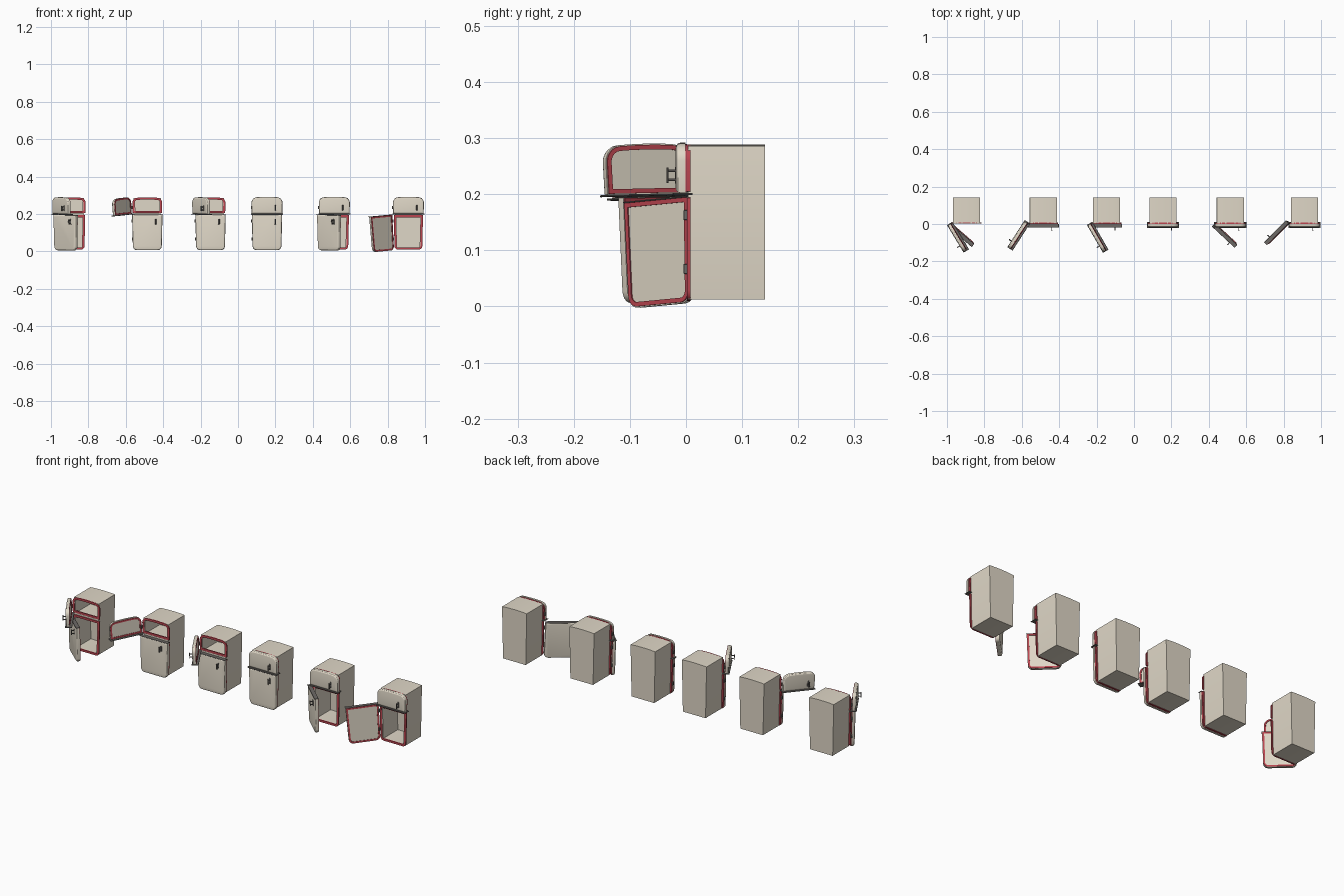
import bpy, bmesh
from math import radians, cos, sin, pi
from mathutils import Matrix, Vector

if "Cube" in bpy.data.objects:
    bpy.data.objects.remove(bpy.data.objects["Cube"])


def material(name, col):
    m = bpy.data.materials.new(name)
    m.diffuse_color = (*col, 1)
    m.use_nodes = True
    m.node_tree.nodes["Principled BSDF"].inputs["Base Color"].default_value = m.diffuse_color
    return m


CREAM = material("cream_enamel", (0.74, 0.68, 0.57))
RED = material("red_seal", (0.50, 0.06, 0.08))
METAL = material("dark_metal", (0.15, 0.14, 0.13))


def half_width(z):
    return 0.0765 + 0.025 * z      # cabinet widens slightly upwards


def outline(z0, z1, rb, rt, arch, inset):
    """Rounded, slightly tapered front outline with an arched top."""
    w, lo, hi = 0.08 - inset, z0 + inset, z1 - inset
    pts = []
    for sx, top, r, a0 in ((1, 0, rb, -90), (1, 1, rt, 0), (-1, 1, rt, 90), (-1, 0, rb, 180)):
        r = max(r - inset, 0.0008)
        cx, cz = sx * (w - r), (hi - r if top else lo + r)
        for i in range(6):
            a = radians(a0 + 18 * i)
            pts.append((cx + r * cos(a), cz + r * sin(a)))
        if a0 == 0:                # extra points so the top edge can curve
            pts += [(cx * (1 - i / 3), hi) for i in range(1, 6)]
    out = []
    for x, z in pts:
        t = (z - z0) / (z1 - z0)
        out.append((x * half_width(z) / 0.08, z + arch * t * (1 - (x / 0.08) ** 2)))
    return out


def finish(bm, name, mat, matrix):
    bmesh.ops.recalc_face_normals(bm, faces=bm.faces)
    bm.transform(matrix)
    me = bpy.data.meshes.new(name)
    bm.to_mesh(me)
    bm.free()
    me.materials.append(mat)
    me.shade_smooth()
    me.set_sharp_from_angle(angle=radians(28))
    ob = bpy.data.objects.new(name, me)
    bpy.context.collection.objects.link(ob)
    return ob


def loft(name, shape, rings, mat, matrix, closed=False):
    """Skin a list of (inset, y) rings; cap the ends or close into a tube."""
    bm = bmesh.new()
    loops = [[bm.verts.new((x, y, z)) for x, z in outline(*shape, inset)] for inset, y in rings]
    n = len(loops[0])
    pairs = list(zip(loops, loops[1:]))
    if closed:
        pairs.append((loops[-1], loops[0]))
    else:
        bm.faces.new(loops[0])
        bm.faces.new(loops[-1])
    for a, b in pairs:
        for i in range(n):
            j = (i + 1) % n
            bm.faces.new((a[i], a[j], b[j], b[i]))
    return finish(bm, name, mat, matrix)


def boxes(name, parts, mat, matrix, bevel=0):
    """One object from several boxes given as (centre, size)."""
    bm = bmesh.new()
    for c, s in parts:
        bmesh.ops.create_cube(bm, size=1, matrix=Matrix.Translation(c) @ Matrix.Diagonal((*s, 1)))
    if bevel:
        bmesh.ops.bevel(bm, geom=bm.edges[:], offset=bevel, segments=1, affect='EDGES')
    return finish(bm, name, mat, matrix)


# shapes: z0, z1, bottom radius, top radius, arch
BODY = (0.012, 0.285, 0.001, 0.001, 0.004)
UPPER = (0.202, 0.288, 0.002, 0.028, 0.004)
LOWER = (0.007, 0.197, 0.022, 0.002, 0.0)
SHELL = [(0.010, -0.0185), (0.005, -0.0175), (0.0015, -0.0145), (0, -0.010), (0, -0.001)]


def seal(name, shape, out, inn, y0, y1, m):
    loft(name, shape, [(out, y0), (inn, y0), (inn, y1), (out, y1)], RED, m, True)


def door(name, shape, angle, base, handle_z):
    zc = (shape[0] + shape[1]) / 2
    p = Vector((-half_width(zc), 0.003, zc))
    m = (base @ Matrix.Translation(p)
         @ Matrix.Rotation(-radians(angle), 4, Vector((-0.04, 0, 1)).normalized())
         @ Matrix.Translation(-p))
    loft(name + "_shell", shape, SHELL, CREAM, m)
    seal(name + "_seal", shape, 0.002, 0.010, -0.0015, 0.0015, m)
    # pull handle: mounting plate, two stubs and a grip bar
    x = 0.045
    boxes(name + "_handle", [((x, -0.0185, handle_z), (0.009, 0.003, 0.030)),
                             ((x, -0.025, handle_z + 0.008), (0.004, 0.014, 0.004)),
                             ((x, -0.025, handle_z - 0.008), (0.004, 0.014, 0.004)),
                             ((x, -0.033, handle_z), (0.006, 0.004, 0.028))], METAL, m, 0.0008)
    # trim ledge along the split between the doors
    if name == "upper_door":
        boxes("upper_door_trim", [((0, -0.005, 0.2005), (0.172, 0.034, 0.0035))], METAL, m, 0.001)
    else:
        boxes("lower_door_trim", [((0, -0.0095, 0.1965), (0.166, 0.021, 0.0025))], METAL, m, 0.0008)


def fridge(cx, upper, lower):
    base = Matrix.Translation((cx, 0, 0))
    # hollow cabinet with a shelf dividing freezer and fridge
    slim = 0.0105
    z0, z1 = BODY[0] - slim, BODY[1] + slim
    cab = (z0, z1, 0.001, 0.001, 0.004)
    loft("cabinet", cab, [(slim, 0.141), (slim, 0.004), (slim + 0.007, 0.004),
                          (slim + 0.007, 0.128)], CREAM, base)
    boxes("divider_shelf", [((0, 0.066, 0.1995), (0.138, 0.124, 0.008))], CREAM, base)
    # red seals around both openings
    seal("upper_frame_seal", UPPER, 0.003, 0.014, 0.002, 0.008, base)
    seal("lower_frame_seal", LOWER, 0.003, 0.014, 0.002, 0.008, base)
    # hinges on the left side
    boxes("hinges", [((-half_width(z) - 0.001, 0.001, z), (0.006, 0.011, 0.018))
                     for z in (0.067, 0.163, 0.235)], METAL, base, 0.001)
    door("upper_door", UPPER, upper, base, 0.234)
    door("lower_door", LOWER, lower, base, 0.160)


# x position, upper door angle, lower door angle
for spec in ((-0.895, 59, 41), (-0.485, 123, 0), (-0.147, 60, 0),
             (0.155, 0, 0), (0.515, 0, 43), (0.911, 0, 135)):
    fridge(*spec)
